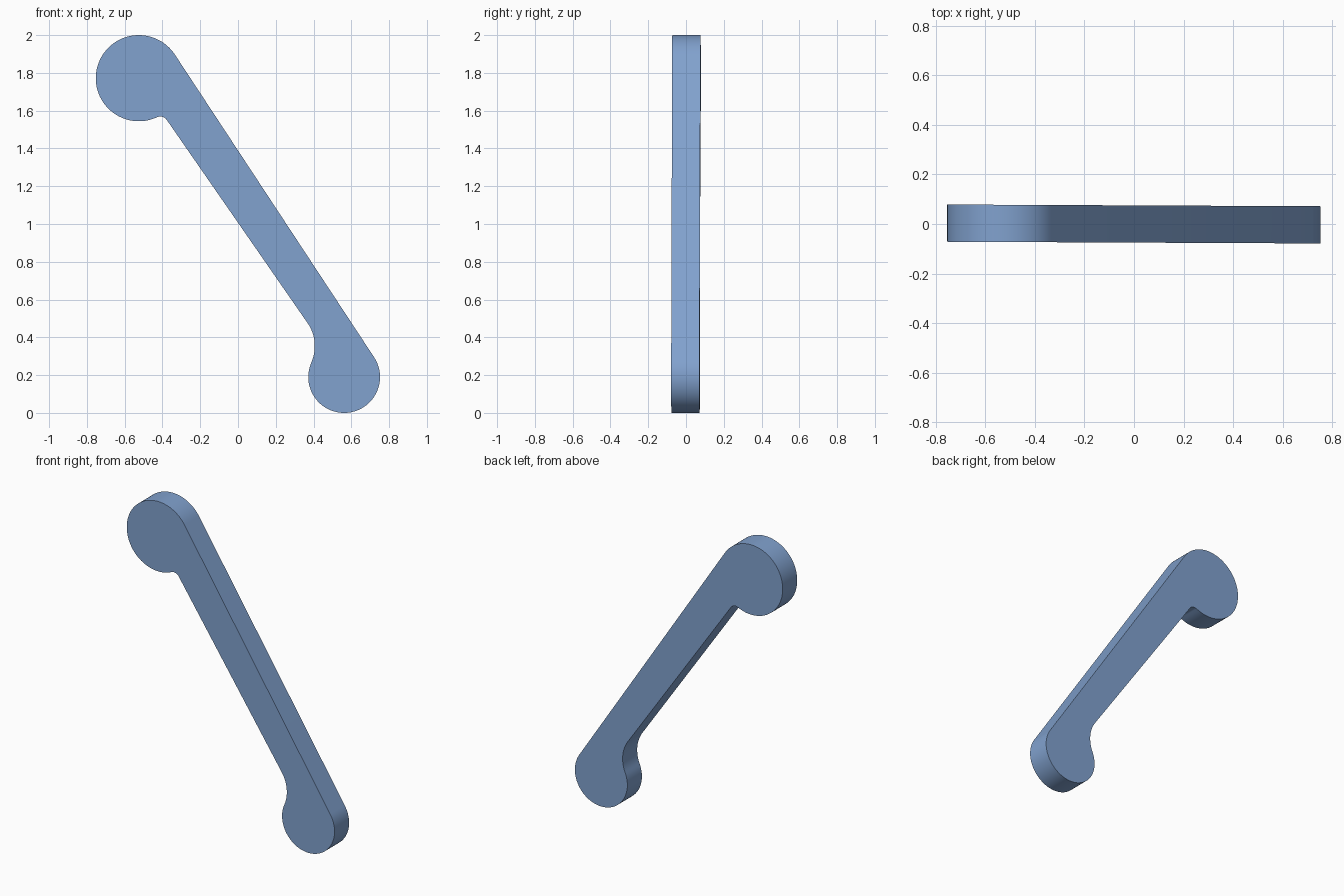
import bpy, bmesh, math
from mathutils import Vector

if "Cube" in bpy.data.objects:
    bpy.data.objects.remove(bpy.data.objects["Cube"])

BIG, BIG_R = Vector((-0.525, 1.772)), 0.228
SMALL, SMALL_R = Vector((0.562, 0.19)), 0.19
TOP_FILLET, BOTTOM_FILLET = 0.042, 0.215
THICK, SKEW = 0.15, -0.0046


def angle(v):
    return math.atan2(v.y, v.x)


def arc(c, r, a0, a1, n):
    return [c + r * Vector((math.cos(a0 + (a1 - a0) * i / n),
                            math.sin(a0 + (a1 - a0) * i / n))) for i in range(n + 1)]


# inner edge of the bar: a point, direction down the bar, normal pointing outwards
edge = Vector((0.368, 0.476))
along = Vector((0.741, -1.069)).normalized()
out = Vector((along.y, -along.x))


def fillet_centre(c, big_r, r, side):
    # circle touching the inner edge and the end disc
    q = edge + out * r
    foot = q + along * (c - q).dot(along)
    return foot + along * side * math.sqrt((big_r + r) ** 2 - (foot - c).length_squared)


f1 = fillet_centre(BIG, BIG_R, TOP_FILLET, 1)
f2 = fillet_centre(SMALL, SMALL_R, BOTTOM_FILLET, -1)

# straight outer edge is tangent to both discs
span = SMALL - BIG
tangent = angle(span) + math.acos((BIG_R - SMALL_R) / span.length)
edge_angle = angle(-out)
tau = 2 * math.pi

pts = arc(BIG, BIG_R, tangent, angle(f1 - BIG) % tau, 64)
pts += arc(f1, TOP_FILLET, angle(BIG - f1), edge_angle, 14)[1:]
pts += arc(f2, BOTTOM_FILLET, edge_angle, angle(SMALL - f2), 16)
pts += arc(SMALL, SMALL_R, angle(f2 - SMALL), tangent + tau, 56)[1:]

# extrude the outline into a flat plate, very slightly turned in plan
bm = bmesh.new()
face = bm.faces.new([bm.verts.new((p.x, -THICK / 2 + SKEW * p.x, p.y)) for p in pts])
res = bmesh.ops.extrude_face_region(bm, geom=[face], use_keep_orig=True)
bmesh.ops.translate(bm, vec=(0, THICK, 0),
                    verts=[g for g in res["geom"] if isinstance(g, bmesh.types.BMVert)])
bmesh.ops.recalc_face_normals(bm, faces=bm.faces)
mesh = bpy.data.meshes.new("link_arm")
bm.to_mesh(mesh)
bm.free()
arm = bpy.data.objects.new("link_arm", mesh)
bpy.context.collection.objects.link(arm)

# blue paint
paint = bpy.data.materials.new("blue_paint")
paint.diffuse_color = (0.22, 0.36, 0.62, 1)
paint.use_nodes = True
paint.node_tree.nodes["Principled BSDF"].inputs["Base Color"].default_value = paint.diffuse_color
mesh.materials.append(paint)

bpy.context.view_layer.objects.active = arm
arm.select_set(True)
bpy.ops.object.shade_smooth_by_angle(angle=math.radians(30))
